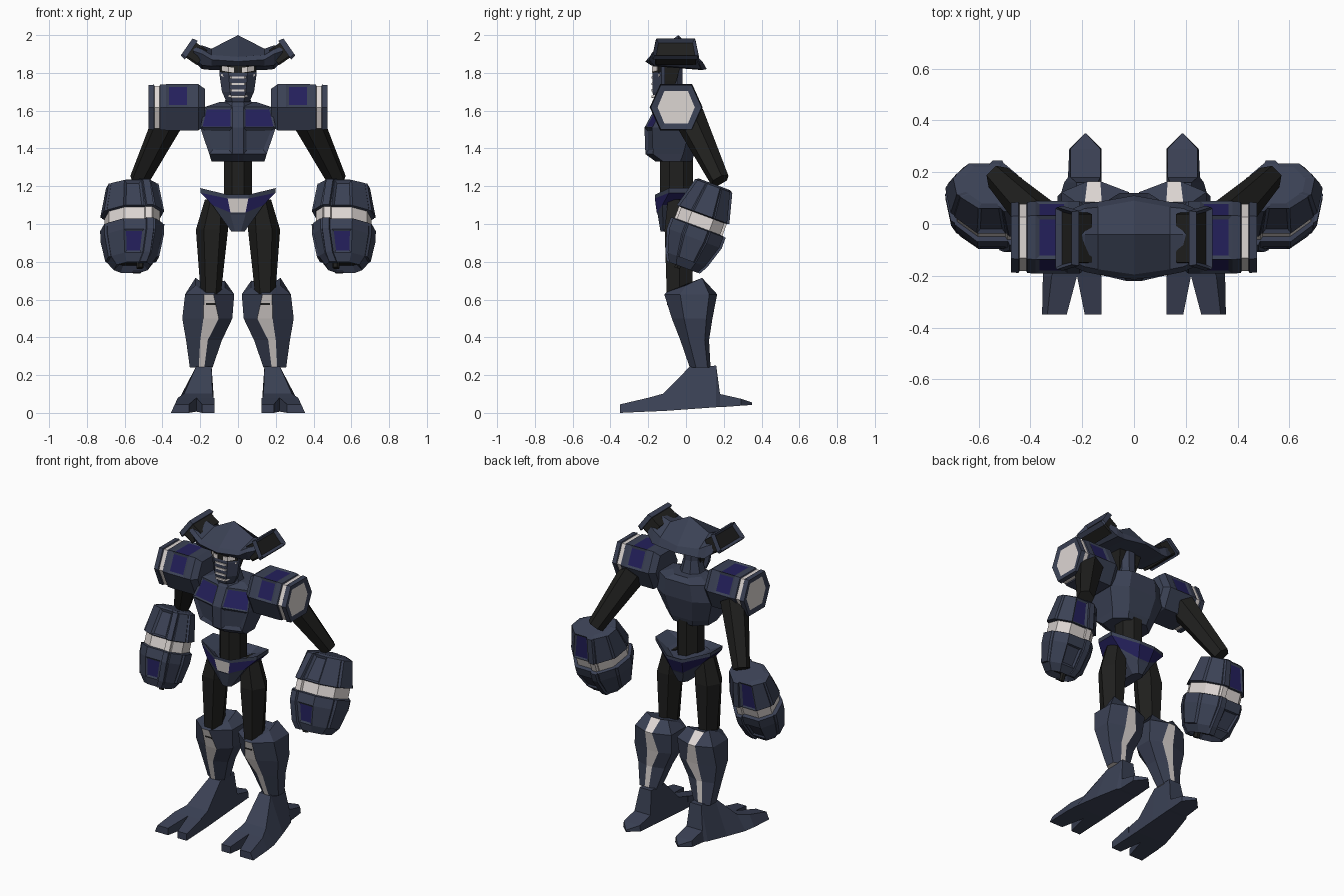
import bpy, bmesh, math
from mathutils import Vector as V

if "Cube" in bpy.data.objects:
    bpy.data.objects.remove(bpy.data.objects["Cube"])

NAVY, BLACK, BLUE, WHITE = range(4)
MATS = []
for n, c in (("navy armour", (.043, .053, .09)), ("black joint", (.014, .014, .013)),
             ("deep blue panel", (.017, .014, .105)), ("pale grey trim", (.72, .67, .65))):
    m = bpy.data.materials.new(n)
    m.diffuse_color = (*c, 1)
    m.use_nodes = True
    m.node_tree.nodes["Principled BSDF"].inputs["Base Color"].default_value = m.diffuse_color
    MATS.append(m)


def loft(name, rings, mat=NAVY, windows=(), mirror=False):
    """Skin closed rings; mat is an index or rule(ring, column); windows are inset faces."""
    rule = mat if callable(mat) else (lambda i, j: mat)
    bm = bmesh.new()
    vs = [[bm.verts.new(p) for p in r] for r in rings]
    k = len(rings[0])
    for i in range(len(rings) - 1):
        for j in range(k):
            f = bm.faces.new((vs[i][j], vs[i][(j + 1) % k], vs[i + 1][(j + 1) % k], vs[i + 1][j]))
            f.material_index = rule(i, j)
    for i, r in ((0, vs[0]), (len(rings) - 2, vs[-1])):
        bm.faces.new(r).material_index = rule(i, 0)
    bmesh.ops.recalc_face_normals(bm, faces=bm.faces)
    for test, width, depth, col in windows:
        bm.normal_update()
        fs = [f for f in bm.faces if test(f.calc_center_median(), f.normal)]
        if fs:
            bmesh.ops.inset_individual(bm, faces=fs, thickness=width, depth=depth)
        for f in fs:
            f.material_index = col
    me = bpy.data.meshes.new(name)
    bm.to_mesh(me)
    bm.free()
    for m in MATS:
        me.materials.append(m)
    ob = bpy.data.objects.new(name, me)
    bpy.context.collection.objects.link(ob)
    if mirror:
        ob.modifiers.new("mirror", 'MIRROR').use_mirror_merge = False
    return ob


def strip(name, pts, h, mat, mirror=False):
    """Thin plate following a path."""
    loft(name, [[(x, y + a, z + b) for a, b in ((-.004, -h), (-.004, h), (.004, h), (.004, -h))]
                for x, y, z in pts], mat, mirror=mirror)


def oval(cx, cy, z, hx, hy, n=6, turn=0):
    return [(cx + hx * math.cos(2 * math.pi * i / n + turn),
             cy + hy * math.sin(2 * math.pi * i / n + turn), z) for i in range(n)]


# Hat: sections across x, highest in the middle
def hat(x, front, back, ridge, rim, low):
    return [(x, front + .03, low), (x, front, rim - .025), (x, front + .02, rim),
            (x, -.04, ridge), (x, back - .02, rim - .03), (x, back, low - .02)]


side = [(.14, -.195, .085, 1.928, 1.895, 1.835), (.19, -.185, .08, 1.945, 1.925, 1.84),
        (.235, -.165, .06, 1.95, 1.94, 1.88)]
stations = [(-s[0],) + s[1:] for s in side[::-1]] + [(0, -.215, .11, 2.0, 1.885, 1.84)] + side
loft("hat", [hat(*s) for s in stations])

# Hat end blocks, tilted upward
d, e = V((.82, 0, .57)), V((-.57, 0, .82))
rings = []
for s, h, w in ((-.1, .048, .11), (-.03, .048, .11), (-.03, .061, .125), (0, .055, .12)):
    c = V((.272, -.055, 1.937)) + d * s
    rings.append([c + e * a * h + V((0, b * w, 0)) for a, b in
                  ((-1, -.95), (-.8, -1), (1, -.85), (1, .85), (-.8, 1), (-1, .95))])
loft("hat_end_block", rings, lambda i, j: BLACK if i == 0 else NAVY,
     [(lambda c, n: n.dot(d) > .9 and c.x > .26, .018, -.02, BLACK)], True)

# Head and face
loft("head_core", [[(-w, -.15, z), (w, -.15, z), (w, b, z), (-w, b, z)]
                   for z, w, b in ((1.66, .045, -.08), (1.76, .07, -.05), (1.87, .085, -.02))], BLACK)
loft("face", [[(-w, -.11, z), (-w, -.13, z), (-.5 * w, y, z), (.5 * w, y, z), (w, -.13, z), (w, -.11, z)]
              for z, w, y in ((1.645, .06, -.165), (1.7, .085, -.178), (1.79, .098, -.178), (1.86, .1, -.165))])
for i in range(4):
    z, w = 1.673 + .034 * i, .062 + .009 * i
    strip("face_grille_bar", [(-w, -.136, z + .014), (-.035, -.179, z), (.035, -.179, z), (w, -.136, z + .014)],
          .006, WHITE)
strip("eye_socket", [(-.095, -.138, 1.822), (-.05, -.173, 1.818), (.05, -.173, 1.818), (.095, -.138, 1.822)],
      .018, BLACK)
strip("eye", [(.02, -.177, 1.815), (.05, -.177, 1.818), (.085, -.149, 1.825)], .013, WHITE, True)
loft("neck", [oval(0, -.07, z, r, r, 8, math.pi / 8)
              for z, r in ((1.6, .1), (1.65, .075), (1.72, .055), (1.84, .055))])


# Chest with two blue upper windows and two lower recesses
def chest(z, w, f, b):
    c = .03 if z < 1.63 else .02
    return [(-w, f + .04, z), (-c, f, z), (c, f, z), (w, f + .04, z),
            (w, b - .06, z), (.5 * w, b, z), (-.5 * w, b, z), (-w, b - .06, z)]


def panel(z0, z1):
    return lambda c, n: abs(c.x) > .05 and n.y < -.4 and z0 < c.z < z1


loft("chest", [chest(1.33, .14, -.16, .03), chest(1.37, .152, -.215, .045), chest(1.51, .2, -.22, .08),
               chest(1.62, .175, -.16, .085), chest(1.645, .1, -.12, .05)],
     windows=[(panel(1.52, 1.6), .015, -.006, BLUE), (panel(1.4, 1.5), .028, -.012, NAVY)])
loft("waist", [oval(0, -.05, z, .08, .095, 8, math.pi / 8) for z in (1.08, 1.35)], BLACK)


# Belt and pelvis
def belt(w, zs, c, f, b, zf, zb, y0=-.09):
    return [(-w, y0, zs), (-c, f, zf), (c, f, zf), (w, y0, zs), (w, .03, zs), (c, b, zb), (-c, b, zb), (-w, .03, zs)]


loft("belt", [belt(.11, 1.14, .05, -.13, .06, 1.13, 1.11), belt(.2, 1.19, .055, -.165, .12, 1.155, 1.14),
              belt(.198, 1.165, .055, -.165, .12, 1.135, 1.12),
              belt(.135, 1.1, .04, -.155, .09, 1.06, 1.04, -.125),
              belt(.125, 1.085, .04, -.15, .085, 1.05, 1.03, -.125),
              belt(.035, .96, .015, -.135, .06, .96, .96, -.12)],
     lambda i, j: (WHITE if j == 1 else BLUE) if i == 2 else NAVY)

# Shoulders: hexagonal drums with white band and end cap
hexa = [(-.14, 0), (-.085, .122), (.085, .122), (.14, 0), (.085, -.122), (-.085, -.122)]
loft("shoulder", [[(x, -.052 + y * s, 1.618 + z * s) for y, z in hexa]
                  for x, s in ((.175, .8), (.21, 1), (.255, 1), (.38, 1), (.412, .98), (.416, .93),
                               (.442, .93), (.446, .98), (.475, .96))],
     lambda i, j: WHITE if i == 5 else NAVY,
     [(lambda c, n: n.z > .3 and .28 < c.x < .36, .021, -.006, BLUE),
      (lambda c, n: n.x > .9 and c.x > .47, .036, -.006, WHITE)], True)

# Upper arms
a, b = V((.36, .015, 1.57)), V((.525, .18, 1.23))
q = (b - a).to_track_quat('Z', 'Y')
loft("upper_arm", [[p + q @ V(v) for v in oval(0, 0, 0, r, r, 6)] for p, r in ((a, .085), (b, .052))],
     BLACK, mirror=True)

# Forearms: tilted sleeves with a white middle band, turned slightly inward
U, W, O = V((0, .35, .937)), V((.2, .937, -.35)), V((.56, .068, .99))
N = V((0, .937, -.35))


def arm_pt(x, y, t):
    return O + V((x, 0, 0)) + W * y + U * t


sec = [(-1, -.5), (-.65, -1), (-.25, -1), (.5, -1), (1, -.5), (1, .5), (.5, 1), (-.25, 1), (-.65, 1), (-1, .5)]
prof = [(.235, .085, .075), (.225, .12, .092), (.065, .147, .135), (.06, .135, .122), (-.005, .135, .122),
        (-.01, .147, .142), (-.07, .145, .142), (-.19, .122, .105), (-.235, .09, .08)]


def arm_face(lo, hi, front):
    def test(c, n):
        t, y = (c - O).dot(U), (c - O).dot(N)
        return lo < t < hi and -.01 < c.x - O.x - .2 * y < .05 and n.dot(N) * front > .7
    return test


loft("forearm", [[arm_pt(x * hx, y * hy, t) for x, y in sec] for t, hx, hy in prof],
     lambda i, j: WHITE if i == 3 else NAVY,
     [(arm_face(-.18, -.08, -1), .016, -.006, BLUE), (arm_face(.1, .2, -1), .018, -.012, NAVY),
      (arm_face(.1, .2, 1), .016, -.006, BLUE), (arm_face(-.18, -.08, 1), .014, -.01, NAVY),
      (lambda c, n: n.dot(U) < -.9 and (c - O).dot(U) < -.23, .03, -.03, BLACK)], True)
for s in (-1, 1):
    loft("forearm_rib", [[arm_pt(x - .45 * hx, s * (hy + y), t) for x, y in
                          ((-.024, -.01), (-.018, .013), (.018, .013), (.024, -.01))] for t, hx, hy in prof],
         lambda i, j: WHITE if i == 3 else NAVY, mirror=True)
# Raised outer and inner side pads
for s in (-1, 1):
    for lo, hi in ((2, 0), (7, 5)):
        loft("forearm_pad", [[arm_pt(s * (prof[i][1] + x), y * prof[i][2], prof[i][0]) for x, y in
                              ((-.01, -.5), (.012, -.38), (.012, .38), (-.01, .5))] for i in range(lo, hi - 1, -1)],
             mirror=True)
loft("hand_barrel", [[arm_pt(v[0], v[1], t) for v in oval(-.035, -.03, 0, .018, .018, 6)] for t in (-.19, -.25)],
     BLACK, mirror=True)

# Thighs
loft("thigh", [oval(cx, -.035, z, hx, hy, 6) for z, cx, hx, hy in
               ((1.13, .115, .06, .07), (.97, .138, .085, .09), (.57, .145, .048, .075))], BLACK, mirror=True)


# Shins: navy shells with pale strips front and back
def shin(z, f, b, xi, xo, s0, s1):
    y0, y1 = f + .3 * (b - f), f + .85 * (b - f)
    return [(s0, f, z), (s1, f, z), (xo, y0, z), (xo, y1, z), (s1, b, z), (s0, b, z), (xi, y1, z), (xi, y0, z)]


knee = [(.125, -.1, .64), (.18, -.1, .64), (.225, 0, .675), (.225, .085, .715),
        (.19, .085, .69), (.125, .085, .69), (.07, .085, .7), (.07, 0, .66)]
loft("shin", [knee, shin(.628, -.115, .165, .02, .28, .13, .18), shin(.5, -.075, .14, .03, .295, .102, .183),
              shin(.385, -.03, .122, .085, .275, .16, .2), shin(.24, .02, .13, .135, .255, .178, .208)],
     lambda i, j: WHITE if (j == 0 and i > 0) or j == 4 else NAVY, mirror=True)


# Feet: ankle block flowing into a split toe and pointed heel
def foot(y, x0, x1, z0, t0, t1, z1):
    return [(x0, y, z0), (x1, y, z0), (t1, y, z1), (t0, y, z1)]


loft("foot", [foot(-.2, .125, .352, .007, .13, .318, .08), foot(-.12, .125, .345, .01, .135, .285, .102),
              foot(.02, .125, .31, .02, .14, .222, .245), foot(.16, .125, .27, .03, .14, .222, .25),
              foot(.18, .125, .255, .03, .13, .245, .1), foot(.29, .125, .25, .038, .13, .245, .075),
              foot(.35, .185, .19, .042, .185, .19, .055)], mirror=True)
for n, x0, x1, s1, m0, m1, e1 in (("inner_toe", .125, .22, .22, .125, .19, .19),
                                  ("outer_toe", .22, .352, .318, .26, .355, .335)):
    loft(n, [foot(-.2, x0, x1, .007, x0, s1, .08), foot(-.35, m0, m1, 0, m0, e1, .045)], mirror=True)
